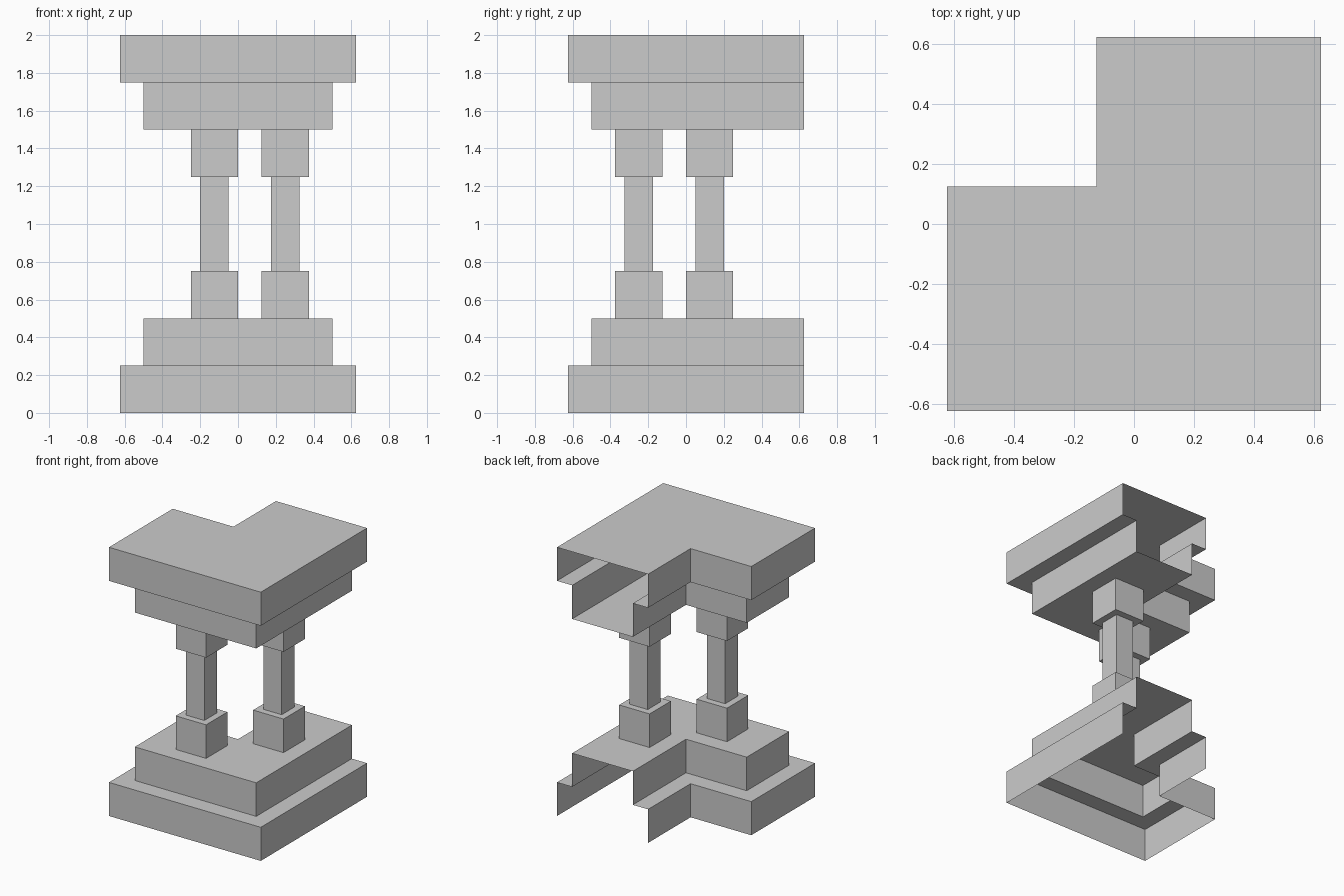
import bpy, bmesh

if "Cube" in bpy.data.objects:
    bpy.data.objects.remove(bpy.data.objects["Cube"])

# Plan outlines (clockwise from above). L-shaped slabs are open at the back end, y = 0.625
END = 0.625


def l_path(r, inner):
    """Corner plan: outer half-size r, inner corner at (-inner, inner)."""
    return [(r, END), (r, -r), (-r, -r), (-r, inner), (-inner, inner), (-inner, END)]


def square(cx, cy, h):
    return [(cx + h, cy + h), (cx + h, cy - h), (cx - h, cy - h), (cx - h, cy + h)]


def shell(name, levels, closed=False, top=False, bottom=False):
    """Skin a stack of (outline, z) levels, listed from low to high."""
    bm = bmesh.new()
    rings = [[bm.verts.new((x, y, z)) for x, y in path] for path, z in levels]
    n = len(rings[0])
    for a, b in zip(rings, rings[1:]):
        for i in range(n if closed else n - 1):
            j = (i + 1) % n
            bm.faces.new((a[i], b[i], b[j], a[j]))
    if bottom:
        bm.faces.new(rings[0])
    if top:
        bm.faces.new(rings[-1][::-1])
    mesh = bpy.data.meshes.new(name)
    bm.to_mesh(mesh)
    bm.free()
    obj = bpy.data.objects.new(name, mesh)
    bpy.context.collection.objects.link(obj)
    return obj


wide = l_path(0.625, 0.125)
narrow = l_path(0.5, 0.0)

# Stepped plinth, open underneath
shell("plinth", [(wide, 0), (wide, 0.25), (narrow, 0.25), (narrow, 0.5)], top=True)

# Stepped handrail, closed above and below
shell("handrail", [(narrow, 1.5), (narrow, 1.75), (wide, 1.75), (wide, 2.0)],
      top=True, bottom=True)

# Balusters: square foot, slim shaft, square head
for name, cx, cy in (("left_baluster", -0.125, -0.25), ("right_baluster", 0.25, 0.125)):
    block, shaft = square(cx, cy, 0.125), square(cx, cy, 0.075)
    shell(name, [(block, 0.5), (block, 0.75), (shaft, 0.75),
                 (shaft, 1.25), (block, 1.25), (block, 1.5)], closed=True)
